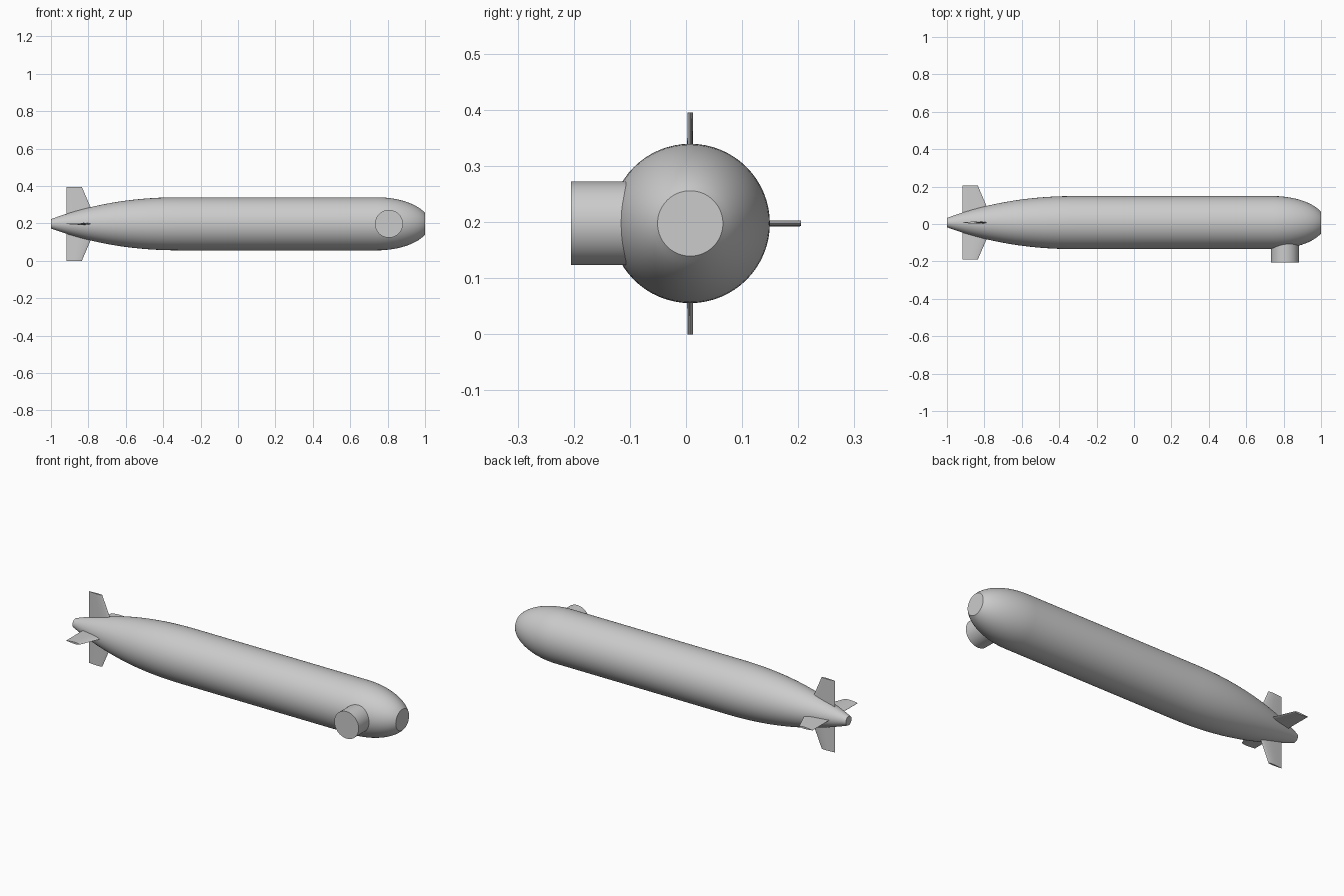
import bpy, bmesh, math
from mathutils import Matrix, Vector

if "Cube" in bpy.data.objects:
    bpy.data.objects.remove(bpy.data.objects["Cube"])

AXIS = Vector((0, 0.0075, 0.1975))
R = 0.142


def make_object(name, bm):
    bmesh.ops.recalc_face_normals(bm, faces=bm.faces)
    me = bpy.data.meshes.new(name)
    bm.to_mesh(me)
    bm.free()
    ob = bpy.data.objects.new(name, me)
    bpy.context.collection.objects.link(ob)
    bpy.ops.object.select_all(action='DESELECT')
    ob.select_set(True)
    bpy.context.view_layer.objects.active = ob
    bpy.ops.object.shade_smooth_by_angle(angle=math.radians(30))
    return ob


def loft(name, rings):
    """Skin closed rings of points and cap both ends."""
    bm = bmesh.new()
    loops = [[bm.verts.new(p) for p in ring] for ring in rings]
    n = len(loops[0])
    for a, b in zip(loops, loops[1:]):
        for i in range(n):
            j = (i + 1) % n
            bm.faces.new((a[i], a[j], b[j], b[i]))
    bm.faces.new(loops[0])
    bm.faces.new(loops[-1])
    return make_object(name, bm)


# Hull: tapered tail, straight middle, elliptical nose with flat face
profile = []
for i in range(17):
    t = 1 - i / 16
    profile.append((-0.3 - 0.7 * t, R - 0.117 * t ** 2.2))
for i in range(15):
    u = math.asin(0.912) * i / 14
    profile.append((0.74 + 0.26 * math.sin(u) / 0.912, R * math.cos(u)))
SEG = 64
loft("hull", [[AXIS + Vector((x, r * math.cos(k * math.tau / SEG),
                              r * math.sin(k * math.tau / SEG)))
               for k in range(SEG)] for x, r in profile])

# Side pod: short cylinder sticking out near the nose
def circle(y, r):
    return [Vector((0.807 + r * math.cos(k * math.tau / SEG), y,
                    AXIS.z + r * math.sin(k * math.tau / SEG))) for k in range(SEG)]

loft("side_port", [circle(-0.205, 0.0745), circle(-0.05, 0.0745)])

# Tail fins: swept lens section, repeated around the hull axis
SECTION = [(0, 0.1), (0.25, 0.55), (0.5, 0.9), (0.7, 1), (0.87, 0.7), (0.96, 0.4)]


def fin_ring(back, front, height, half):
    side = [(back + (front - back) * f, half * w) for f, w in SECTION]
    pts = side + [(front, 0)] + [(x, -y) for x, y in reversed(side)]
    return [Vector((x, y, height)) for x, y in pts]


for i, name in enumerate(("top_fin", "right_fin", "bottom_fin", "left_fin")):
    rot = Matrix.Rotation(i * math.pi / 2, 3, 'X')
    rings = [fin_ring(-0.917, -0.763, 0.03, 0.006),
             fin_ring(-0.917, -0.835, 0.1975, 0.005)]
    loft(name, [[AXIS + rot @ p for p in ring] for ring in rings])
